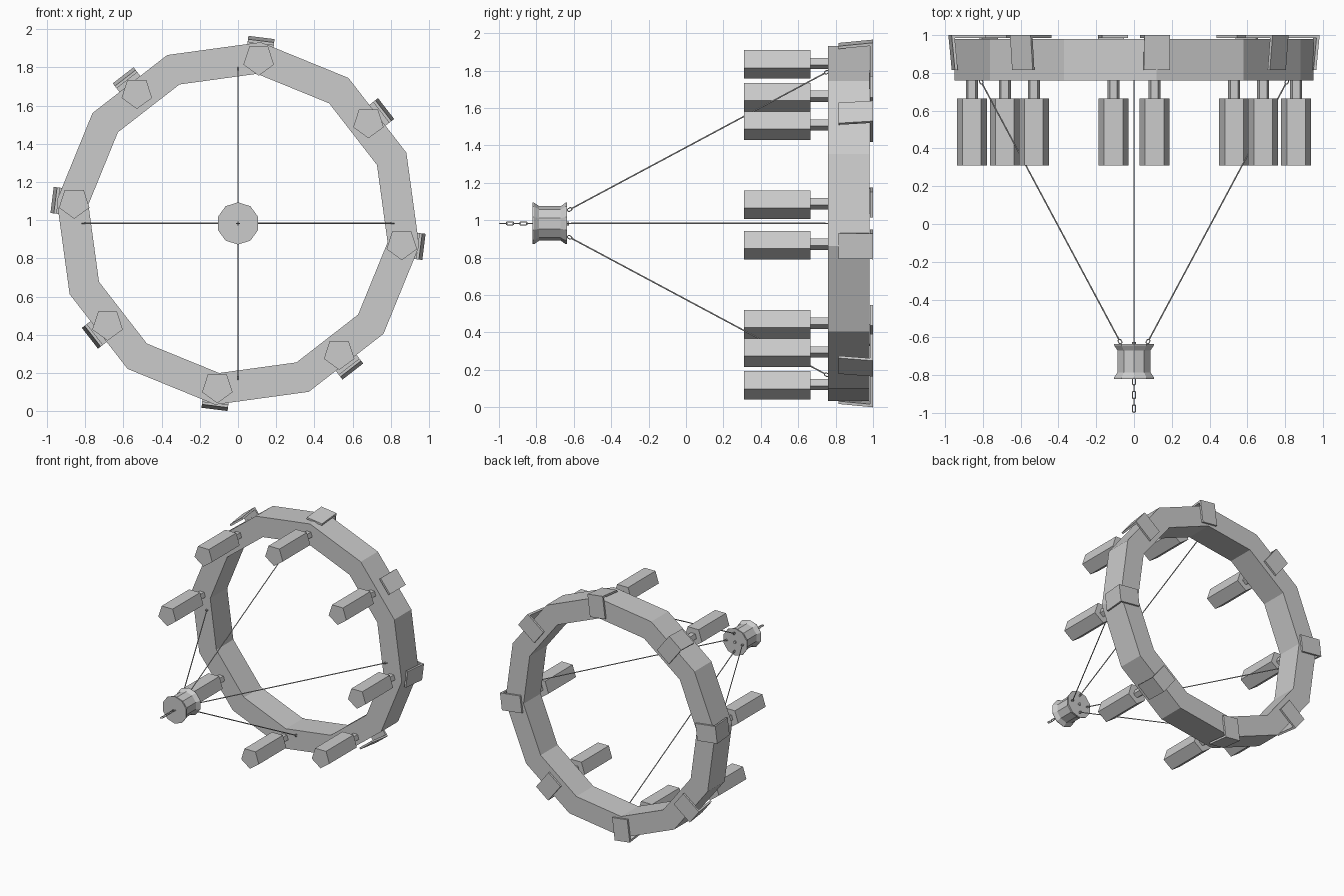
import bpy, bmesh, math
from mathutils import Vector, Matrix

if "Cube" in bpy.data.objects:
    bpy.data.objects.remove(bpy.data.objects["Cube"])

CZ = 0.983                     # height of the hoop axis, which runs along y
TILT = math.radians(82.8)      # angle of the first hoop corner

grey = bpy.data.materials.new("iron_grey")
grey.diffuse_color = (0.6, 0.6, 0.6, 1)
grey.use_nodes = True
grey.node_tree.nodes["Principled BSDF"].inputs["Base Color"].default_value = grey.diffuse_color


def polar(r, a, y):
    return Vector((r * math.cos(a), y, CZ + r * math.sin(a)))


def finish(bm, name):
    bmesh.ops.recalc_face_normals(bm, faces=bm.faces)
    me = bpy.data.meshes.new(name)
    bm.to_mesh(me)
    bm.free()
    me.materials.append(grey)
    ob = bpy.data.objects.new(name, me)
    bpy.context.collection.objects.link(ob)
    return ob


def lathe(name, profile, sides, start, closed=False, offset=(0, 0)):
    """Sweep (radius, y) points around the y axis."""
    bm = bmesh.new()
    rings = []
    for r, y in profile:
        rings.append([bm.verts.new(polar(r, start + math.tau * i / sides, y)
                                   + Vector((offset[0], 0, offset[1])))
                      for i in range(sides)])
    pairs = list(zip(rings, rings[1:]))
    if closed:
        pairs.append((rings[-1], rings[0]))
    else:
        bm.faces.new(rings[0])
        bm.faces.new(rings[-1])
    for a, b in pairs:
        for i in range(sides):
            j = (i + 1) % sides
            bm.faces.new((a[i], a[j], b[j], b[i]))
    return finish(bm, name)


def tube(name, points, radius, sides, cyclic=False):
    """Thin wire along a path of points."""
    bm = bmesh.new()
    n = len(points)
    rings = []
    for k, p in enumerate(points):
        nxt = points[(k + 1) % n] if cyclic else points[min(k + 1, n - 1)]
        prv = points[k - 1] if cyclic else points[max(k - 1, 0)]
        d = (nxt - prv).normalized()
        if cyclic:
            c = sum(points, Vector()) / n
            u = (p - c) - d * (p - c).dot(d)
        else:
            u = d.orthogonal()
        u.normalize()
        v = d.cross(u)
        rings.append([bm.verts.new(p + radius * (u * math.cos(math.tau * i / sides)
                                                 + v * math.sin(math.tau * i / sides)))
                      for i in range(sides)])
    for k in range(n if cyclic else n - 1):
        a, b = rings[k], rings[(k + 1) % n]
        for i in range(sides):
            j = (i + 1) % sides
            bm.faces.new((a[i], a[j], b[j], b[i]))
    if not cyclic:
        bm.faces.new(rings[0])
        bm.faces.new(rings[-1])
    return finish(bm, name)


def link(name, centre, along, side, length, width, wire):
    """Oval chain link lying in the plane of along and side."""
    straight = (length - width) / 2
    pts = []
    for i in range(12):
        a = math.tau * (i + 0.5) / 12
        s = math.copysign(straight, math.cos(a))
        pts.append(centre + along * (s + (width / 2 - wire) * math.cos(a))
                   + side * (width / 2 - wire) * math.sin(a))
    return tube(name, pts, wire, 5, True)


# Twelve-sided hoop
lathe("hoop", [(0.957, 0.76), (0.957, 0.98), (0.79, 0.98), (0.79, 0.76)], 12, TILT, True)

# Candles, stems and bent mounting straps, eight around the hoop
for k in range(8):
    a = TILT + k * math.tau / 8
    off = (0.865 * math.cos(a), 0.865 * math.sin(a))
    lathe("candle", [(0.084, 0.31), (0.084, 0.665)], 5, -math.pi / 2, offset=off)
    lathe("candle_stem", [(0.033, 0.665), (0.033, 0.77)], 5, -math.pi / 2, offset=off)
    # strap section (radius, y): tilted outer plate with a lip over the hoop's back
    section = [(0.964, 0.815), (0.982, 1.0), (0.80, 1.0), (0.80, 0.985),
               (0.965, 0.985), (0.949, 0.815)]
    tangent = Vector((-math.sin(a), 0, math.cos(a)))
    bm = bmesh.new()
    ends = [[bm.verts.new(polar(r, a, y) + tangent * s) for r, y in section]
            for s in (-0.069, 0.069)]
    bm.faces.new(ends[0])
    bm.faces.new(ends[1])
    for i in range(6):
        j = (i + 1) % 6
        bm.faces.new((ends[0][i], ends[0][j], ends[1][j], ends[1][i]))
    finish(bm, "mounting_strap")

# Ten-sided spool hub
lathe("hub", [(0.111, -0.82), (0.111, -0.812), (0.092, -0.785), (0.092, -0.67),
              (0.111, -0.643), (0.111, -0.635)], 10, math.pi / 2)

# Four stay rods with an eye at each end
for k in range(4):
    a = k * math.pi / 2
    start, end = polar(0.078, a, -0.615), polar(0.805, a, 0.745)
    d = (end - start).normalized()
    side = d.cross(Vector((-math.sin(a), 0, math.cos(a))))
    tube("stay_rod", [start, end], 0.004, 6)
    link("rod_eye", start - d * 0.008, d, side, 0.03, 0.022, 0.003)
    link("rod_eye", end + d * 0.008, d, side, 0.03, 0.022, 0.003)

# Small boss behind the hub
lathe("hub_boss", [(0.011, -0.64), (0.011, -0.625)], 8, 0)

# Hanging chain, alternating links
Y, X, Z = Vector((0, 1, 0)), Vector((1, 0, 0)), Vector((0, 0, 1))
for k in range(5):
    link("chain_link", Vector((0, -0.977 + 0.036 * k, CZ)), Y,
         Z if k % 2 else X, 0.046, 0.024, 0.0035)
